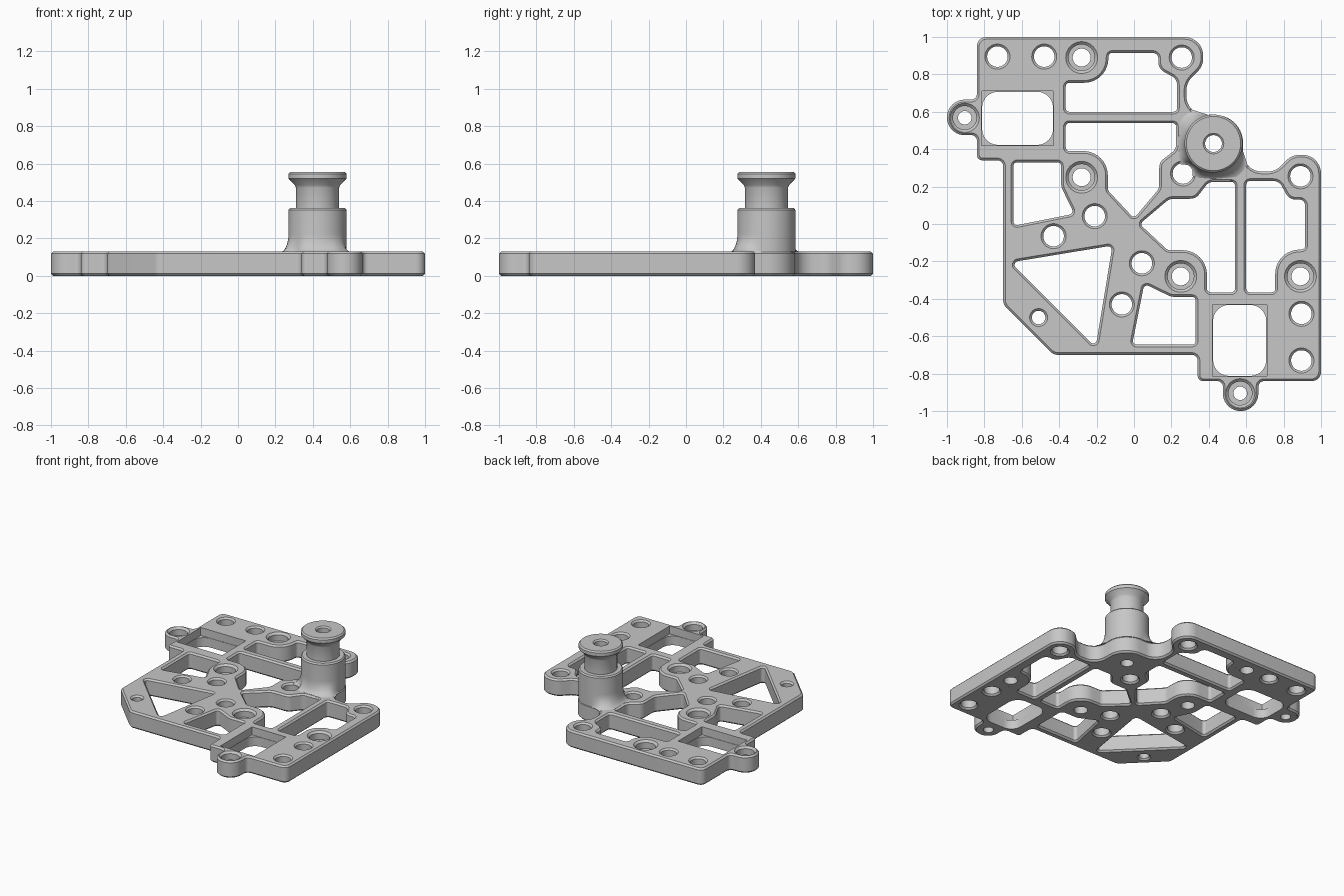
import bpy, bmesh, math
from mathutils import Vector
from mathutils.geometry import tessellate_polygon

if "Cube" in bpy.data.objects:
    bpy.data.objects.remove(bpy.data.objects["Cube"], do_unlink=True)

HEIGHT = 0.131
EDGE = 0.012

grey = bpy.data.materials.new("machined_grey")
grey.use_nodes = True
grey.diffuse_color = (0.57, 0.57, 0.57, 1)
grey.node_tree.nodes["Principled BSDF"].inputs["Base Color"].default_value = (0.57, 0.57, 0.57, 1)


def finish(name, bm):
    bmesh.ops.remove_doubles(bm, verts=bm.verts, dist=1e-5)
    bmesh.ops.recalc_face_normals(bm, faces=bm.faces)
    mesh = bpy.data.meshes.new(name)
    bm.to_mesh(mesh)
    bm.free()
    mesh.materials.append(grey)
    obj = bpy.data.objects.new(name, mesh)
    bpy.context.collection.objects.link(obj)
    bpy.ops.object.select_all(action='DESELECT')
    obj.select_set(True)
    bpy.context.view_layer.objects.active = obj
    bpy.ops.object.shade_smooth_by_angle(angle=math.radians(30))
    return obj


def mirrored(corners):
    """Reflect across the diagonal x = y."""
    return [(y, x, r) for x, y, r in reversed(corners)]


def rounded(corners, steps=10):
    """Polygon of (x, y, radius) corners turned into a filleted loop."""
    pts = []
    for i, (x, y, r) in enumerate(corners):
        p = Vector((x, y))
        a = (Vector(corners[i - 1][:2]) - p).normalized()
        b = (Vector(corners[(i + 1) % len(corners)][:2]) - p).normalized()
        half = math.acos(max(-1, min(1, a.dot(b)))) / 2
        centre = p + (a + b).normalized() * (r / math.sin(half))
        t = r / math.tan(half)
        v1, v2 = p + a * t - centre, p + b * t - centre
        start = math.atan2(v1.y, v1.x)
        sweep = math.remainder(math.atan2(v2.y, v2.x) - start, math.tau)
        for k in range(steps + 1):
            angle = start + sweep * k / steps
            q = centre + Vector((math.cos(angle), math.sin(angle))) * r
            if not pts or (q - pts[-1]).length > 1e-4:
                pts.append(q)
    if (pts[0] - pts[-1]).length < 1e-4:
        pts.pop()
    return pts


def circle(x, y, r, n=40):
    return [Vector((x + r * math.cos(math.tau * k / n), y + r * math.sin(math.tau * k / n)))
            for k in range(n)]


def box(x0, x1, y0, y1, r):
    return [(x0, y0, r), (x1, y0, r), (x1, y1, r), (x0, y1, r)]


def inset(pts, d):
    out = []
    for i, p in enumerate(pts):
        e1 = (p - pts[i - 1]).normalized()
        e2 = (pts[(i + 1) % len(pts)] - p).normalized()
        n1, n2 = Vector((-e1.y, e1.x)), Vector((-e2.y, e2.x))
        out.append(p + (n1 + n2) * (d / (1 + n1.dot(n2))))
    return out


def slab(name, loops, height):
    """Extrude an outline with holes; each loop is (points, chamfer)."""
    bm = bmesh.new()
    caps = {0: [], 3: []}
    for i, (pts, d) in enumerate(loops):
        area = sum(pts[k - 1].x * pts[k].y - pts[k - 1].y * pts[k].x for k in range(len(pts)))
        if (area > 0) != (i == 0):
            pts = pts[::-1]
        small = inset(pts, d)
        levels = [(small, 0), (pts, d), (pts, height - d), (small, height)]
        rings = [[bm.verts.new((p.x, p.y, z)) for p in ring] for ring, z in levels]
        for low, high in zip(rings, rings[1:]):
            for k in range(len(pts)):
                bm.faces.new((low[k - 1], low[k], high[k], high[k - 1]))
        for level in caps:
            caps[level].append(rings[level])
    for rings in caps.values():
        flat = [v for ring in rings for v in ring]
        for tri in tessellate_polygon([[v.co for v in ring] for ring in rings]):
            bm.faces.new([flat[k] for k in tri])
    return finish(name, bm)


def lathe(name, x, y, profile, flare=lambda angle: 0, n=64):
    """Spin a closed profile of (radius, z, flare share)."""
    bm = bmesh.new()
    columns = []
    for k in range(n):
        a = math.tau * k / n
        columns.append([bm.verts.new((x + (r + f * flare(a)) * math.cos(a),
                                      y + (r + f * flare(a)) * math.sin(a), z))
                        for r, z, f in profile])
    for k in range(n):
        a, b = columns[k - 1], columns[k]
        for j in range(len(profile)):
            bm.faces.new((a[j - 1], b[j - 1], b[j], a[j]))
    return finish(name, bm)


# Outer outline: one half, then its reflection
half = [(0.28, 0.585, .1), (0.28, 0.755, .1), (0.37, 0.845, .1), (0.37, 1, .1),
        (-0.84, 1, .05), (-0.84, 0.665, .03), (-1, 0.665, .0949), (-1, 0.475, .0949),
        (-0.84, 0.475, .03), (-0.84, 0.34, .03), (-0.7, 0.34, .03), (-0.7, -0.43, .06)]
outline = [(0.582, 0.582, .15)] + half + mirrored(half)
loops = [(rounded(outline), EDGE)]

# Weight-saving windows
top_window = [(-0.365, 0.6, .02), (0.23, 0.6, .02), (0.23, 0.775, .05), (0.13, 0.83, .06),
              (0.13, 0.915, .03), (-0.135, 0.915, .02), (-0.145, 0.755, .13), (-0.365, 0.755, .02)]
middle_window = [(-0.365, 0.54, .02), (0.225, 0.54, .02), (0.225, 0.4, .05), (0.135, 0.33, .06),
                 (0.135, 0.19, .06), (0, 0.03, .02), (-0.14, 0.18, .04), (-0.14, 0.39, .13),
                 (-0.365, 0.39, .02)]
side_window = [(-0.645, 0.33, .02), (-0.39, 0.33, .02), (-0.39, 0.2, .1), (-0.32, 0.055, .02),
               (-0.645, -0.01, .02)]
corner_window = [(-0.115, -0.115, .02), (-0.66, -0.205, .02), (-0.205, -0.66, .02)]
for window in (top_window, middle_window, side_window):
    loops += [(rounded(window), EDGE), (rounded(mirrored(window)), EDGE)]
loops.append((rounded(corner_window), EDGE))

# Square pockets
pocket = (-0.815, -0.43, 0.42, 0.71)
square = box(*pocket, .003)
loops += [(rounded(square, 2), 0), (rounded(mirrored(square), 2), 0)]

# Plain drilled holes
for x, y in ((-0.73, 0.895), (-0.48, 0.895), (0.255, 0.89), (-0.43, -0.065), (-0.21, 0.042)):
    loops += [(circle(x, y, .055), EDGE), (circle(y, x, .055), EDGE)]
loops += [(circle(0.262, 0.27, .055), EDGE), (circle(-0.51, -0.5, .036), EDGE),
          (circle(0.425, 0.43, .045), 0)]

# Counterbored holes and their inner seats
bores = [(-0.28, 0.89, .07, .048), (-0.28, 0.25, .07, .048), (-0.905, 0.568, .063, .036)]
bores += [(y, x, R, r) for x, y, R, r in bores]
for i, (x, y, R, r) in enumerate(bores):
    loops.append((circle(x, y, R), .015))
    lathe("bore_seat_%d" % (i + 1), x, y,
          [(r, 0, 0), (R + .015, 0, 0), (R, .015, 0), (R, .07, 0), (r, .07, 0)], n=40)

slab("base_plate", loops, HEIGHT)

# Corner ledges in the lower part of the pockets
opening = box(-0.812, -0.433, 0.423, 0.707, .085)
for name, flip in (("left_pocket_ledge", list), ("front_pocket_ledge", mirrored)):
    slab(name, [(rounded(flip(square), 2), 0), (rounded(flip(opening)), 0)], .07)


# Post with a flared foot, trimmed by the windows, the hole and the rear corner
def foot(angle):
    d = abs((math.degrees(angle) - 225 + 180) % 360 - 180)
    rear = min(1, max(0, (125 - d) / 30))
    window = .2 / max(abs(math.cos(angle)), abs(math.sin(angle))) - .155
    return min(.085, window) * rear * min(1, max(.25, d / 20))


post = [(.045, .02, 0), (.15, .02, 0), (.15, .126, 0)]
for k in range(9):
    t = math.pi / 2 * k / 8
    post.append((.155, .126 + .1 * (1 - math.cos(t)), 1 - math.sin(t)))
post += [(r, z, 0) for r, z in ((.155, .352), (.147, .362), (.115, .362), (.115, .47), (.121, .485),
                                (.155, .52), (.155, .545), (.145, .555), (.055, .555), (.045, .545))]
lathe("post", 0.425, 0.43, post, foot)
